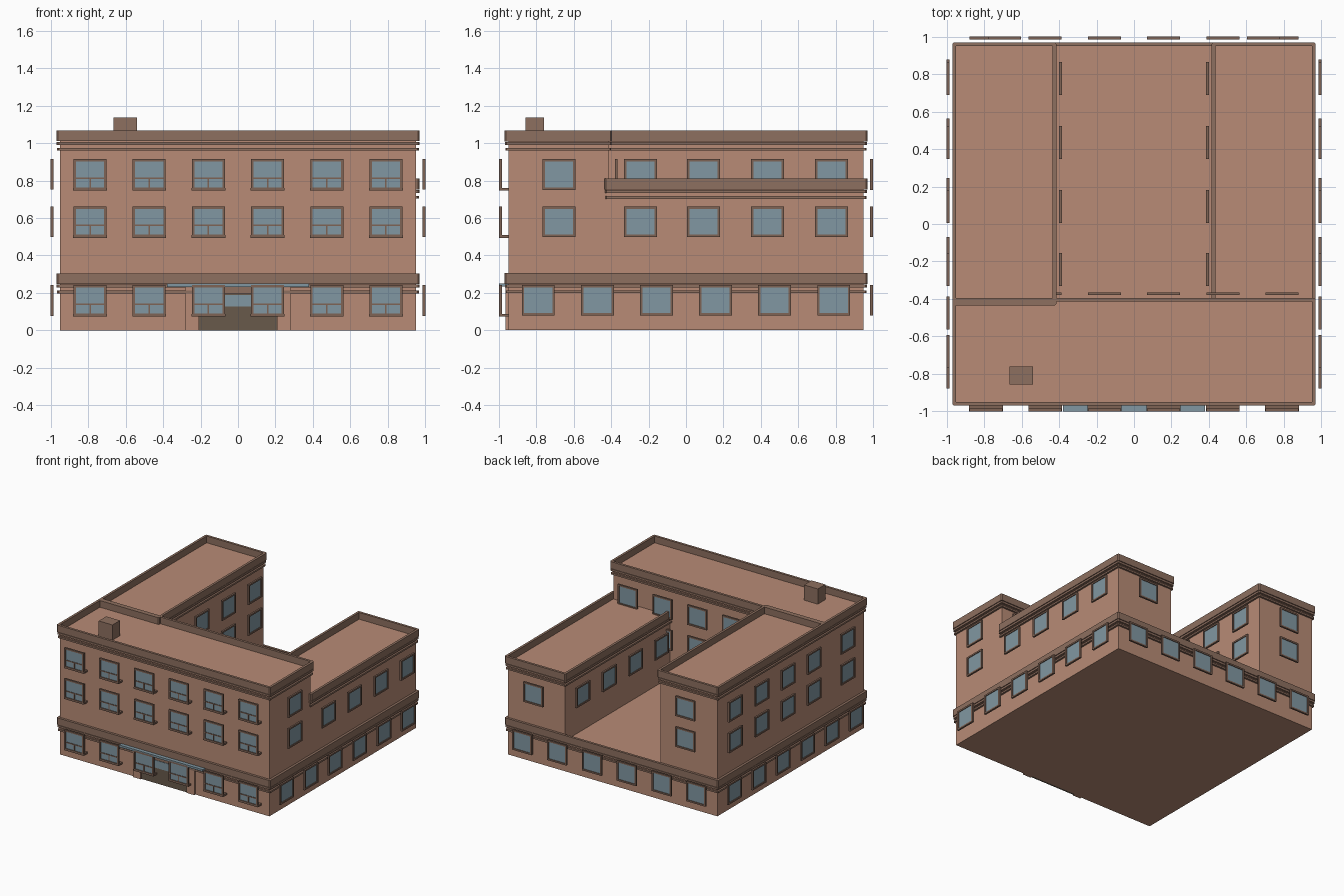
import bpy, bmesh
from math import pi
from mathutils import Matrix, Vector

if "Cube" in bpy.data.objects:
    bpy.data.objects.remove(bpy.data.objects["Cube"])


def material(name, rgb):
    m = bpy.data.materials.new(name)
    m.diffuse_color = (*rgb, 1)
    m.use_nodes = True
    m.node_tree.nodes["Principled BSDF"].inputs["Base Color"].default_value = m.diffuse_color
    return m


WALL = material("wall_brick", (0.48, 0.26, 0.18))
TRIM = material("trim_stone", (0.27, 0.16, 0.115))
FRAME = material("window_frame", (0.21, 0.125, 0.09))
GLASS = material("glass", (0.22, 0.31, 0.36))
DARK = material("door_dark", (0.14, 0.10, 0.07))


def add_box(bm, x0, x1, y0, y1, z0, z1, mat=0):
    size = Matrix.Diagonal((x1 - x0, y1 - y0, z1 - z0, 1))
    mid = Matrix.Translation(((x0 + x1) / 2, (y0 + y1) / 2, (z0 + z1) / 2))
    verts = bmesh.ops.create_cube(bm, size=1, matrix=mid @ size)["verts"]
    for f in {f for v in verts for f in v.link_faces}:
        f.material_index = mat


def to_mesh(name, bm, *mats):
    me = bpy.data.meshes.new(name)
    bmesh.ops.recalc_face_normals(bm, faces=bm.faces)
    bm.to_mesh(me)
    bm.free()
    for m in mats:
        me.materials.append(m)
    return me


def place(name, me, loc=(0, 0, 0), rot=0):
    ob = bpy.data.objects.new(name, me)
    ob.location = loc
    ob.rotation_euler.z = rot
    bpy.context.collection.objects.link(ob)
    return ob


def box(name, dims, mat):
    bm = bmesh.new()
    add_box(bm, *dims)
    return place(name, to_mesh(name, bm, mat))


def add_ring(bm, x0, x1, y0, y1, z0, z1, out):
    # band around a rectangle, outer corners chamfered
    inner = [(x0, y0), (x0, y0), (x1, y0), (x1, y0),
             (x1, y1), (x1, y1), (x0, y1), (x0, y1)]
    push = [(-1, 0), (0, -1), (0, -1), (1, 0), (1, 0), (0, 1), (0, 1), (-1, 0)]
    outer = [(x + dx * out, y + dy * out)
             for (x, y), (dx, dy) in zip(inner, push)]
    corners = [(x0, y0), (x1, y0), (x1, y1), (x0, y1)]
    # keep the chamfer small so the corner stays full
    for i in range(8):
        c = corners[i // 2]
        full = Vector((c[0] + (out if c[0] == x1 else -out),
                       c[1] + (out if c[1] == y1 else -out)))
        outer[i] = tuple(Vector(outer[i]).lerp(full, 0.6))
    loops = [[bm.verts.new((*p, z)) for p in ps]
             for ps, z in ((inner, z0), (outer, z0), (outer, z1), (inner, z1))]
    for a, b in zip(loops, loops[1:] + loops[:1]):
        for i in range(8):
            j = (i + 1) % 8
            bm.faces.new((a[i], a[j], b[j], b[i]))
    bmesh.ops.remove_doubles(bm, verts=bm.verts, dist=1e-5)


def block(name, x0, x1, y0, y1, z0, top):
    # wall mass with a parapet and two thin mouldings
    box(name + "_walls", (x0, x1, y0, y1, z0, top - 0.055), WALL)
    for part, a, b, out in (("parapet", 0.057, 0, 0.02),
                            ("upper_moulding", 0.077, 0.061, 0.018),
                            ("lower_moulding", 0.107, 0.093, 0.015)):
        bm = bmesh.new()
        add_ring(bm, x0, x1, y0, y1, top - a, top - b, out)
        place(f"{name}_{part}", to_mesh(part, bm, TRIM))


# Building masses: base, front bar, tall left wing, low right wing
S, IN, BACK = 0.95, 0.435, -0.415
block("base", -S, S, -S, S, 0, 0.305)
block("front_bar", -S, S, -S, BACK, 0.25, 1.067)
block("left_wing", -S, -IN, BACK, S, 0.25, 1.067)
block("right_wing", IN, S, BACK, S, 0.25, 0.81)
box("chimney", (-0.665, -0.54, -0.857, -0.76, 1.0, 1.137), TRIM)


# Window meshes: outward is -y, wall face at y = 0, frame stands off the wall
def window_mesh(name, detailed):
    bm = bmesh.new()
    w, h, t = 0.088, 0.082, 0.013
    n, f = -0.05, -0.035
    add_box(bm, -w, -w + t, n, f, -h, h)
    add_box(bm, w - t, w, n, f, -h, h)
    add_box(bm, -w + t, w - t, n, f, h - t, h)
    add_box(bm, -w + t, w - t, n, f, -h, -h + t)
    add_box(bm, -w + t, w - t, -0.044, -0.038, -h + t, h - t, 1)
    if detailed:  # transom, lower mullion and sill
        add_box(bm, -w + t, w - t, n + 0.002, f, -0.024, -0.016)
        add_box(bm, -0.004, 0.004, n + 0.002, f, -h + t, -0.024)
        add_box(bm, -w - 0.002, w + 0.002, n, 0.005, -h - 0.004, -h + 0.01)
    return to_mesh(name, bm, FRAME, GLASS)


PLAIN = window_mesh("plain_window", False)
FANCY = window_mesh("front_window", True)
SIX = [-0.79, -0.474, -0.158, 0.158, 0.474, 0.79]
WING = [-0.243, 0.093, 0.436, 0.778]
Z0, Z1, Z2 = 0.16, 0.58, 0.833

for u in SIX:
    # front facade, bar rear wall, base sides and back
    for z in (Z0, Z1, Z2):
        place("front_window", FANCY, (u, -S, z))
    if u > -0.5:
        for z in (Z1, Z2):
            place("court_window", PLAIN, (u, BACK, z), pi)
    place("base_right_window", PLAIN, (S, u, Z0), pi / 2)
    place("base_left_window", PLAIN, (-S, u, Z0), -pi / 2)
    place("base_back_window", PLAIN, (u, S, Z0), pi)

for z in (Z1, Z2):
    # front bar ends, left wing sides and end
    place("bar_right_window", PLAIN, (S, -0.68, z), pi / 2)
    place("bar_left_window", PLAIN, (-S, -0.68, z), -pi / 2)
    place("left_wing_back_window", PLAIN, (-0.69, S, z), pi)
    for v in WING:
        place("left_wing_outer_window", PLAIN, (-S, v, z), -pi / 2)
        place("left_wing_inner_window", PLAIN, (-IN, v, z), pi / 2)

# right wing has a single upper floor
place("right_wing_back_window", PLAIN, (0.69, S, Z1), pi)
for v in WING:
    place("right_wing_outer_window", PLAIN, (S, v, Z1), pi / 2)
    place("right_wing_inner_window", PLAIN, (IN, v, Z1), -pi / 2)

# Entrance: jambs, lintel, dark doors, fanlight and canopy
for s, side in ((-1, "left"), (1, "right")):
    x = sorted((s * 0.28, s * 0.208))
    box(f"entrance_{side}_jamb", (*x, -0.965, -0.94, 0, 0.235), WALL)
box("entrance_lintel", (-0.208, 0.208, -0.965, -0.94, 0.195, 0.235), TRIM)
box("entrance_doors", (-0.208, 0.208, -0.956, -0.94, 0, 0.195), DARK)
box("entrance_fanlight", (-0.195, 0.195, -0.96, -0.95, 0.128, 0.19), GLASS)
box("entrance_canopy", (-0.38, 0.38, -1.0, -0.945, 0.233, 0.25), GLASS)
